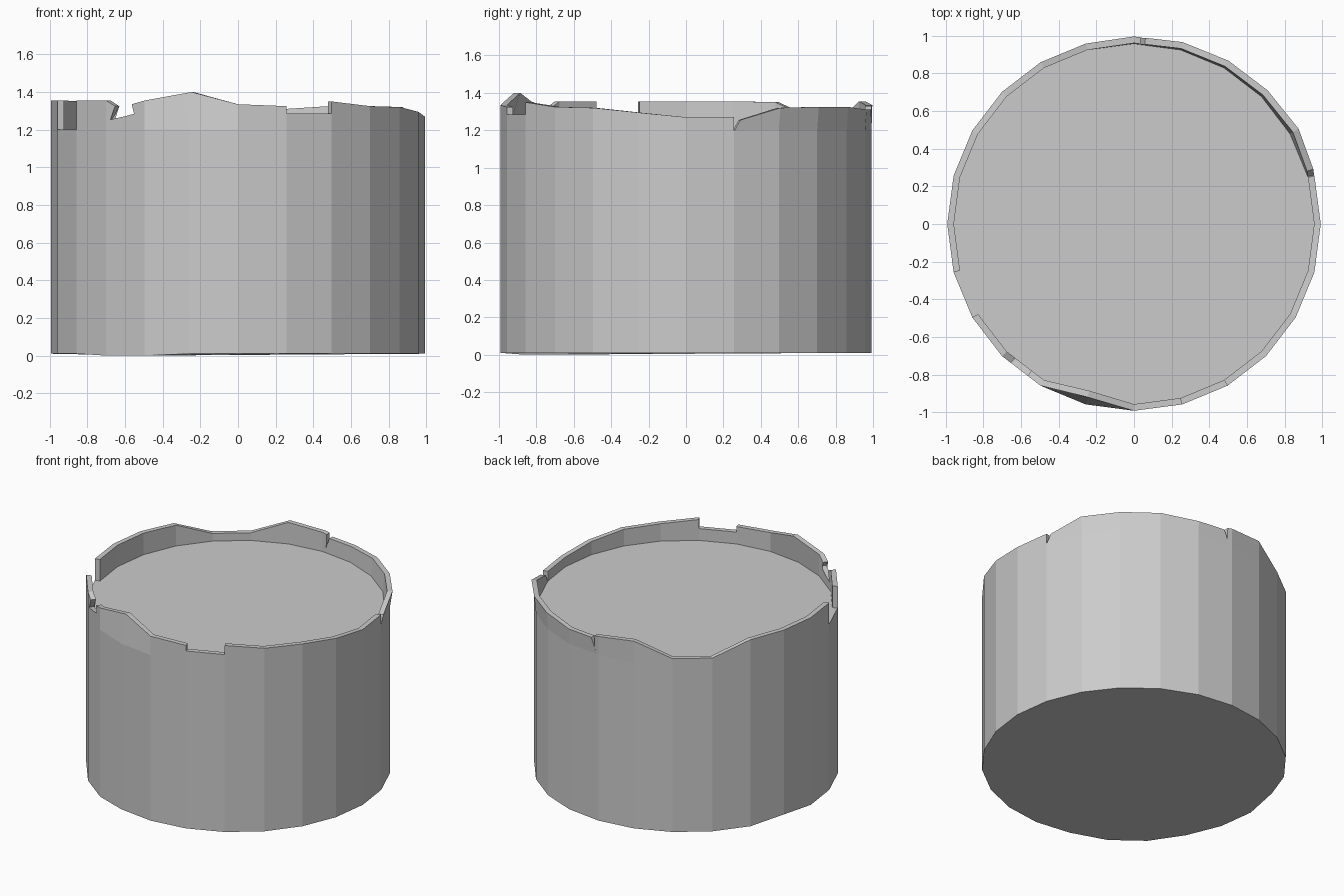
import bpy, bmesh
from math import radians, cos, sin

cube = bpy.data.objects.get("Cube")
if cube:
    bpy.data.objects.remove(cube)

SIDES = 24
STEP = 360 / SIDES
RADIUS = 0.992
INNER = 0.957
FLOOR = 1.2

grey = bpy.data.materials.new("plain_grey")
grey.use_nodes = True
colour = (0.6, 0.6, 0.6, 1)
grey.diffuse_color = colour
grey.node_tree.nodes["Principled BSDF"].inputs["Base Color"].default_value = colour


def on_polygon(angle, radius, z):
    """Point on the side of the regular polygon, at an angle in degrees."""
    off = (angle % STEP) - STEP / 2
    r = radius * cos(radians(STEP / 2)) / cos(radians(off))
    return (r * cos(radians(angle)), r * sin(radians(angle)), z)


def finish(name, bm):
    bmesh.ops.remove_doubles(bm, verts=bm.verts, dist=0.0005)
    bmesh.ops.dissolve_degenerate(bm, edges=bm.edges, dist=0.0002)
    bmesh.ops.recalc_face_normals(bm, faces=bm.faces)
    mesh = bpy.data.meshes.new(name)
    bm.to_mesh(mesh)
    bm.free()
    mesh.materials.append(grey)
    bpy.context.collection.objects.link(bpy.data.objects.new(name, mesh))


# Solid body, with a slightly uneven foot
foot = {165: 0.03, 225: 0.0, 240: 0.0}
bm = bmesh.new()
angles = [round(i * STEP) for i in range(SIDES)]
low = [bm.verts.new(on_polygon(a, RADIUS, foot.get(a, 0.01))) for a in angles]
high = [bm.verts.new(on_polygon(a, RADIUS, FLOOR)) for a in angles]
for i in range(SIDES):
    j = (i + 1) % SIDES
    bm.faces.new((low[i], low[j], high[j], high[i]))
bm.faces.new(high)
bm.faces.new(low[::-1])
finish("body", bm)

# Broken rim: top angle, top height, outward lean, angle at the base
back_left = [(15.2, 1.2, 0, 15.2), (17, 1.255, 0.008, 15.5), (30, 1.32, 0.018, 30),
             (45, 1.325, 0.012, 45), (60, 1.325, 0.01, 60), (75, 1.31, 0.008, 75),
             (86.5, 1.31, 0.005, 89), (89, 1.2, 0, 89)]
back_right = [(88, 1.2, 0, 88), (88, 1.33, 0.004, 88), (90, 1.335, 0.004, 90),
              (105, 1.355, 0, 105), (120, 1.255, 0, 120), (135, 1.255, 0, 135),
              (150, 1.35, 0, 150), (165, 1.355, 0, 165), (180, 1.355, 0, 180),
              (195, 1.355, 0, 195)]
front = [(210, 1.355, 0, 210), (225, 1.355, 0, 225), (228.5, 1.325, 0, 225.5),
         (225.5, 1.25, 0, 225.5), (232, 1.27, 0, 232), (237.5, 1.29, 0, 237.5),
         (235, 1.335, 0, 237.5), (240, 1.355, 0, 240), (255, 1.4, -0.04, 255),
         (270, 1.335, 0, 270), (285, 1.325, 0, 285), (285, 1.285, 0, 285),
         (300, 1.285, 0, 300), (300, 1.35, 0, 300), (315, 1.325, 0, 315),
         (330, 1.32, 0, 330), (345, 1.295, 0, 345), (360, 1.27, 0, 360),
         (375, 1.27, 0, 375)]


def rim_section(name, stations):
    bm = bmesh.new()
    rings = []
    for top, z, lean, base in stations:
        loop = (on_polygon(base, INNER, FLOOR), on_polygon(base, RADIUS, FLOOR),
                on_polygon(top, RADIUS + lean, z), on_polygon(top, INNER + lean, z))
        rings.append([bm.verts.new(p) for p in loop])
    for a, b in zip(rings, rings[1:]):
        for i in range(4):
            j = (i + 1) % 4
            bm.faces.new((a[i], a[j], b[j], b[i]))
    bm.faces.new(rings[0])
    bm.faces.new(rings[-1][::-1])
    finish(name, bm)


rim_section("rim_back_left", back_left)
rim_section("rim_back_right", back_right)
rim_section("rim_front", front)
